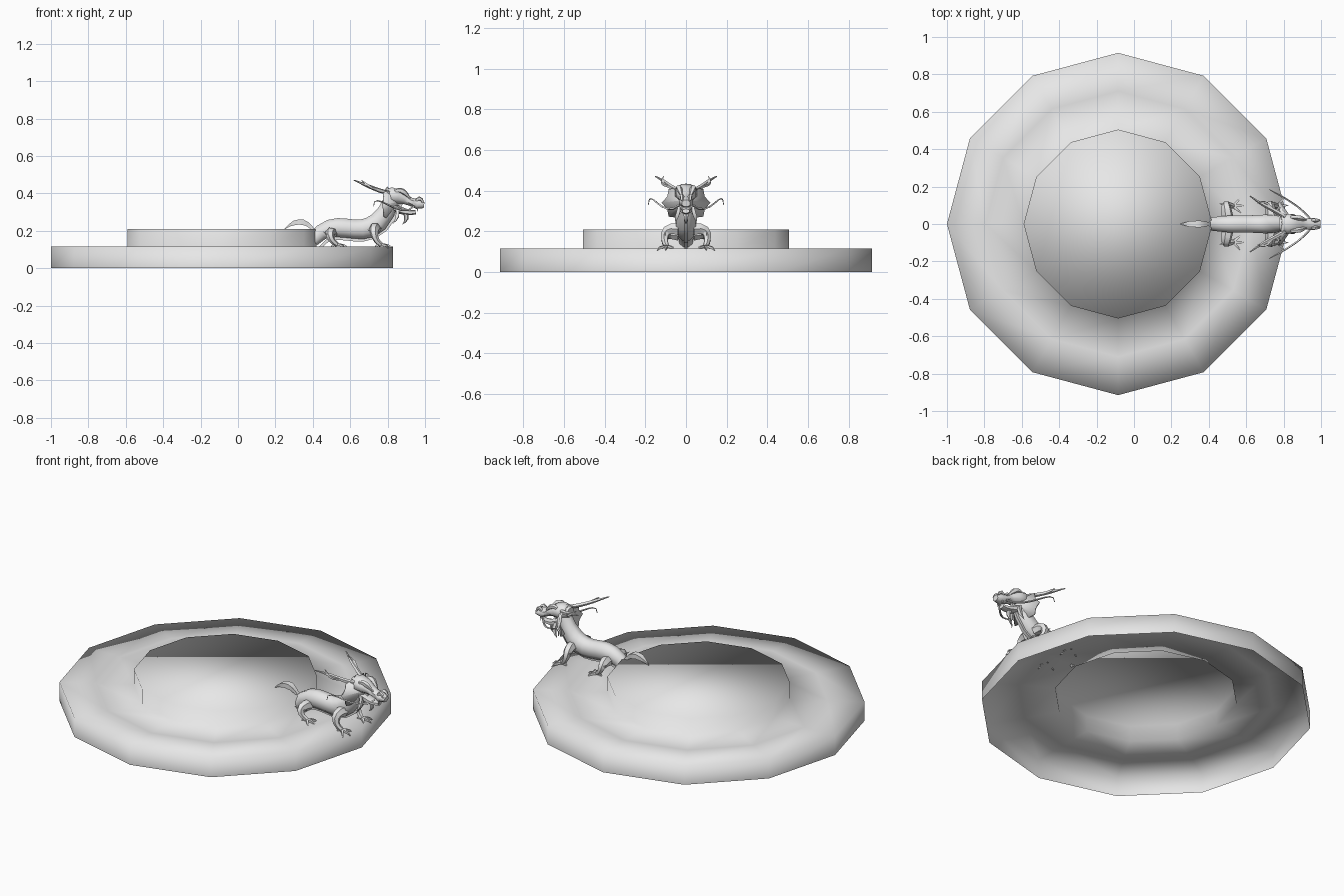
import bpy, bmesh, math
from mathutils import Vector
from mathutils.geometry import interpolate_bezier

cube = bpy.data.objects.get("Cube")
if cube:
    bpy.data.objects.remove(cube, do_unlink=True)

stone = bpy.data.materials.new("grey_stone")
stone.use_nodes = True
grey = (0.8, 0.8, 0.8, 1)
stone.diffuse_color = grey
stone.node_tree.nodes["Principled BSDF"].inputs["Base Color"].default_value = grey

BASIN_X = -0.085
LEDGE = 0.115
STEP = 0.21


def finish(name, bm, angle, mirrored=False):
    """Turn a bmesh into a named, smooth shaded object."""
    mesh = bpy.data.meshes.new(name)
    bm.to_mesh(mesh)
    bm.free()
    mesh.materials.append(stone)
    obj = bpy.data.objects.new(name, mesh)
    bpy.context.collection.objects.link(obj)
    bpy.ops.object.select_all(action='DESELECT')
    obj.select_set(True)
    bpy.context.view_layer.objects.active = obj
    bpy.ops.object.shade_smooth_by_angle(angle=math.radians(angle))
    if mirrored:
        mirror = obj.modifiers.new("other_side", 'MIRROR')
        mirror.use_axis = (False, True, False)
        mirror.use_clip = False
        mirror.use_mirror_merge = False
    return obj


def bridge(bm, lower, upper):
    """Join two rings of equal length with quads."""
    count = len(lower)
    for k in range(count):
        n = (k + 1) % count
        bm.faces.new((lower[k], lower[n], upper[n], upper[k]))


def sample(values, t):
    """Read a list of evenly spaced values at t between zero and one."""
    place = t * (len(values) - 1)
    i = min(int(place), len(values) - 2)
    return values[i] + (values[i + 1] - values[i]) * (place - i)


def tube(name, curve, widths, tall=1.0, sides=6, steps=6, mirrored=False, lift=0.0):
    """Loft rings along a cubic curve; lift moves the tube off the curve."""
    centres = interpolate_bezier(*[Vector(p) for p in curve], steps + 1)
    bm = bmesh.new()
    rings = []
    side = Vector((0, 1, 0))
    for i, centre in enumerate(centres):
        ahead = centres[min(i + 1, steps)] - centres[max(i - 1, 0)]
        ahead.normalize()
        side = (side - ahead * side.dot(ahead)).normalized()
        up = ahead.cross(side)
        width = sample(widths, i / steps)
        ring = []
        for k in range(sides):
            a = math.tau * (k + 0.5) / sides
            offset = side * math.cos(a) + up * math.sin(a) * tall
            ring.append(bm.verts.new(centre + up * lift + offset * width))
        rings.append(ring)
    for lower, upper in zip(rings, rings[1:]):
        bridge(bm, lower, upper)
    bm.faces.new(reversed(rings[0]))
    bm.faces.new(rings[-1])
    bmesh.ops.recalc_face_normals(bm, faces=bm.faces)
    return finish(name, bm, 50, mirrored)


def pair(name, curve, widths, **options):
    """A tube and its twin on the other side of the dragon."""
    return tube(name, curve, widths, mirrored=True, **options)


# Two-tier twelve-sided basin, open underneath
bm = bmesh.new()
outer, inner = 0.915, 0.505
rings = []
for radius, z in ((outer, 0), (outer, LEDGE), ((outer + inner) / 2, LEDGE),
                  (inner, LEDGE), (inner, STEP)):
    ring = bmesh.ops.create_circle(bm, segments=12, radius=radius)["verts"]
    ring.sort(key=lambda v: math.atan2(v.co.y, v.co.x + 0.001 * v.co.y))
    for v in ring:
        v.co += Vector((BASIN_X, 0, z))
    rings.append(ring)
for lower, upper in zip(rings, rings[1:]):
    bridge(bm, lower, upper)
bm.faces.new(rings[-1])
finish("stepped_basin", bm, 180)

# Body and neck along one curve, with a raised strip along the back
spine = ((0.4, 0, 0.15), (0.55, 0, 0.33), (0.7, 0, 0.05), (0.83, 0, 0.38))
tube("dragon_body", spine, (0.035, 0.05, 0.05, 0.055, 0.04), tall=1.1, sides=8, steps=10)
back = tube("spine_ridge", spine, (0.01, 0.015, 0.015, 0.015, 0.01), sides=4, steps=10, lift=-0.055)
if sum(v.co.z for v in back.data.vertices) < len(back.data.vertices) * STEP:
    for v in back.data.vertices:
        v.co -= 2 * (v.co - v.co)

# Leaf-shaped tail tuft rising through the upper step
tube("tail", ((0.43, 0, 0.16), (0.38, 0, 0.26), (0.32, 0, 0.27), (0.25, 0, STEP)),
     (0.02, 0.015, 0.026, 0.022, 0.002), tall=0.8, sides=4, steps=8)

# Head, jaw, brows, nostrils, fangs and beard
tube("head", ((0.775, 0, 0.39), (0.87, 0, 0.4), (0.92, 0, 0.34), (0.995, 0, 0.337)),
     (0.035, 0.058, 0.052, 0.036, 0.03, 0.036, 0.022), tall=0.8, sides=8)
tube("lower_jaw", ((0.82, 0, 0.33), (0.87, 0, 0.31), (0.9, 0, 0.29), (0.95, 0, 0.3)),
     (0.04, 0.03, 0.02), tall=0.6)
pair("brows", ((0.84, 0.035, 0.41), (0.87, 0.04, 0.43), (0.9, 0.03, 0.4), (0.92, 0.02, 0.37)),
     (0.01, 0.016, 0.005), sides=5)
pair("nostrils", ((0.95, 0.02, 0.35), (0.96, 0.02, 0.38), (0.98, 0.02, 0.38), (0.99, 0.02, 0.35)),
     (0.008, 0.012, 0.006), sides=5, steps=4)
pair("fangs", [(0.96, 0.02, z) for z in (0.33, 0.32, 0.31, 0.3)], (0.006, 0.001), sides=4, steps=1)
tube("beard", ((0.89, 0, 0.3), (0.91, 0, 0.28), (0.9, 0, 0.25), (0.88, 0, 0.235)),
     (0.015, 0.012, 0.001), steps=4)
pair("jaw_tufts", ((0.85, 0.03, 0.32), (0.86, 0.04, 0.29), (0.85, 0.05, 0.26), (0.83, 0.05, 0.24)),
     (0.012, 0.012, 0.001), sides=4, steps=4)

# Pointed frill around the cheeks, a shallow cone with a notched edge
bm = bmesh.new()
tip = bm.verts.new((0.865, 0, 0.355))
points = 16
edge = []
for k in range(points):
    a = math.tau * k / points
    reach = 0.1 if k % 2 else 0.12
    edge.append(bm.verts.new((0.8 - reach * abs(math.sin(a)) / 6,
                              reach * math.sin(a),
                              0.34 + reach * math.cos(a) * 0.8)))
for k in range(points):
    bm.faces.new((tip, edge[k - 1], edge[k]))
bmesh.ops.recalc_face_normals(bm, faces=bm.faces)
frill = finish("cheek_frill", bm, 30)
thickness = frill.modifiers.new("thickness", 'SOLIDIFY')
thickness.thickness = 0.012

# Antlers with a side prong, and curling whiskers
pair("antlers", ((0.82, 0.03, 0.4), (0.75, 0.08, 0.41), (0.7, 0.09, 0.44), (0.62, 0.15, 0.47)),
     (0.012, 0.012, 0.01, 0.003), sides=5)
pair("antler_prongs", ((0.74, 0.08, 0.42), (0.7, 0.13, 0.43), (0.69, 0.12, 0.45), (0.66, 0.11, 0.47)),
     (0.008, 0.008, 0.002), sides=4, steps=4)
pair("whiskers", ((0.94, 0.03, 0.33), (0.87, 0.12, 0.25), (0.72, 0.18, 0.43), (0.725, 0.185, 0.33)),
     (0.006, 0.005, 0.002), sides=4, steps=8)


def legs(name, x, hip_height):
    """Bent legs with three front claws, a heel claw and an elbow tuft."""
    ankle = Vector((x + 0.03, 0.095, LEDGE + 0.01))
    hip = Vector((x, 0.035, hip_height))
    knee = Vector((x - 0.01, 0.12, hip_height + 0.02))
    shin = Vector((x - 0.02, 0.11, LEDGE + 0.04))
    pair(name + "_legs", (hip, knee, shin, ankle), (0.032, 0.026, 0.018, 0.013))
    elbow = hip.lerp(ankle, 0.5) + Vector((0, 0.03, 0.02))
    sweep = Vector((-0.02, 0.005, 0))
    pair(name + "_elbow_tufts",
         (elbow, elbow + sweep, elbow + sweep * 2, elbow + sweep * 3 + Vector((0, 0, 0.02))),
         (0.01, 0.008, 0.001), sides=4, steps=3)
    for claw, degrees, reach in (("inner", -40, 0.06), ("middle", 5, 0.06),
                                 ("outer", 50, 0.06), ("heel", 175, 0.035)):
        a = math.radians(degrees)
        ahead = Vector((math.cos(a), math.sin(a), 0)) * reach
        end = ankle + ahead - Vector((0, 0, 0.018))
        pair(f"{name}_{claw}_claws",
             (ankle, ankle + ahead / 3, ankle + ahead * 0.8, end),
             (0.01, 0.009, 0.002), sides=4, steps=3)


legs("front", 0.735, 0.21)
legs("rear", 0.5, 0.185)
